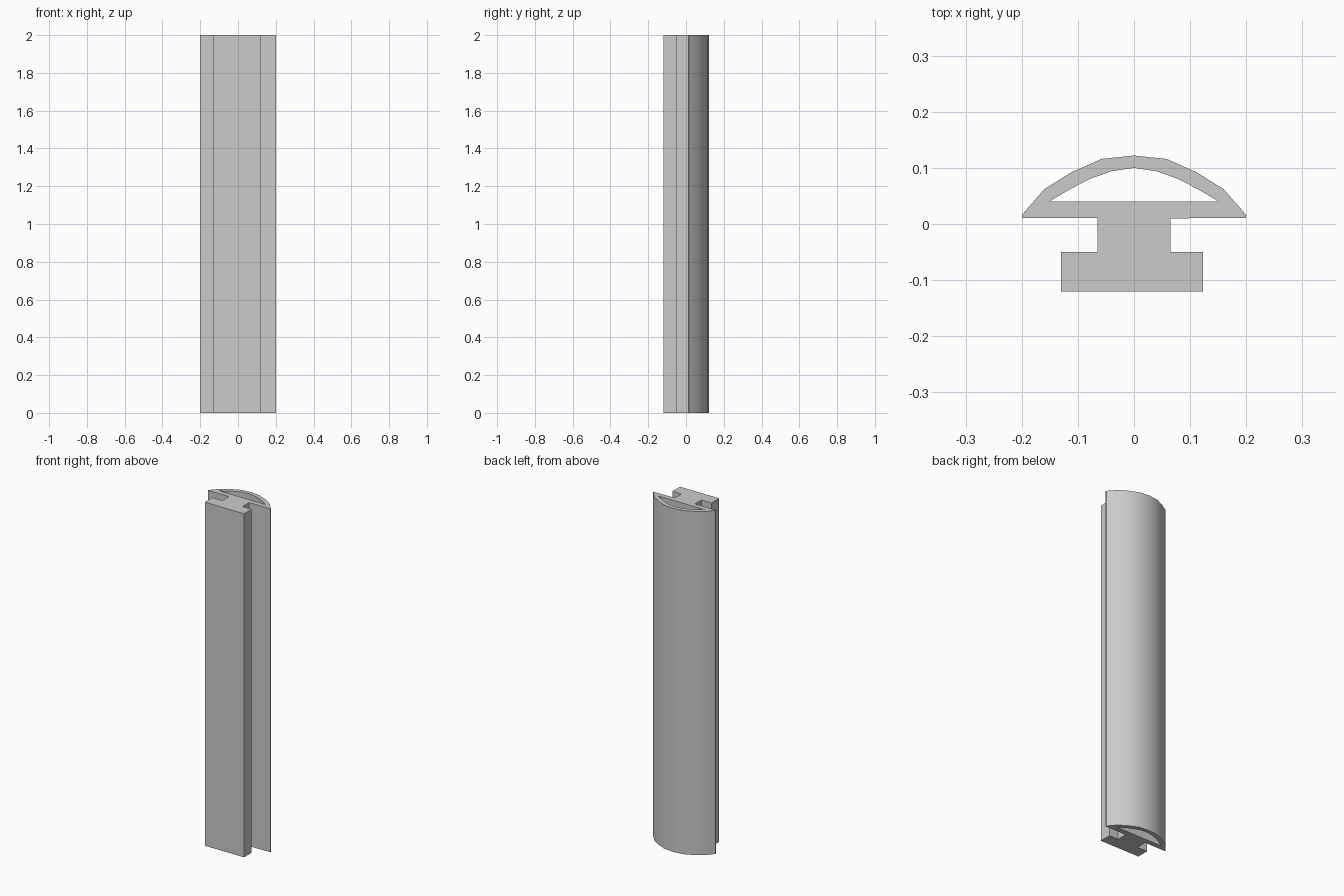
import bpy
import bmesh
import math

cube = bpy.data.objects.get("Cube")
if cube:
    bpy.data.objects.remove(cube, do_unlink=True)

LENGTH = 2.0

grey = bpy.data.materials.new("plain grey")
grey.use_nodes = True
colour = (0.6, 0.6, 0.6, 1.0)
grey.diffuse_color = colour
grey.node_tree.nodes["Principled BSDF"].inputs["Base Color"].default_value = colour


def mirrored(half):
    """Run from the right end over the crown at x = 0 to the left end."""
    return half + [(-x, y) for x, y in reversed(half[:-1])]


# Outer outline: domed back, then lip, neck and flat foot
dome = mirrored([(0.2, 0.016), (0.16, 0.062), (0.112, 0.092), (0.058, 0.116), (0, 0.122)])
left_side = [(-0.2, 0.011), (-0.065, 0.011), (-0.065, -0.05), (-0.13, -0.05), (-0.13, -0.12)]
right_side = [(0.123, -0.12), (0.123, -0.05), (0.065, -0.05), (0.065, 0.01), (0.2, 0.011)]
outline = dome + left_side + right_side

# Hollow channel under the dome
channel = mirrored([(0.151, 0.04), (0.114, 0.062), (0.077, 0.081), (0.04, 0.094), (0, 0.1)])


def add_loop(bm, points):
    verts = [bm.verts.new((x, y, 0)) for x, y in points]
    return [bm.edges.new((a, b)) for a, b in zip(verts, verts[1:] + verts[:1])]


# Fill the section with its hole and extrude it upward
bm = bmesh.new()
edges = add_loop(bm, outline) + add_loop(bm, channel)
bmesh.ops.triangle_fill(bm, edges=edges, use_beauty=True)
result = bmesh.ops.extrude_face_region(bm, geom=bm.faces[:], use_keep_orig=True)
top = [v for v in result["geom"] if isinstance(v, bmesh.types.BMVert)]
bmesh.ops.translate(bm, verts=top, vec=(0, 0, LENGTH))
bmesh.ops.recalc_face_normals(bm, faces=bm.faces[:])

mesh = bpy.data.meshes.new("edge_trim_profile")
bm.to_mesh(mesh)
bm.free()
mesh.materials.append(grey)
trim = bpy.data.objects.new("edge_trim_profile", mesh)
bpy.context.collection.objects.link(trim)

# Smooth dome, crisp corners
bpy.ops.object.select_all(action="DESELECT")
trim.select_set(True)
bpy.context.view_layer.objects.active = trim
bpy.ops.object.shade_smooth_by_angle(angle=math.radians(30))
